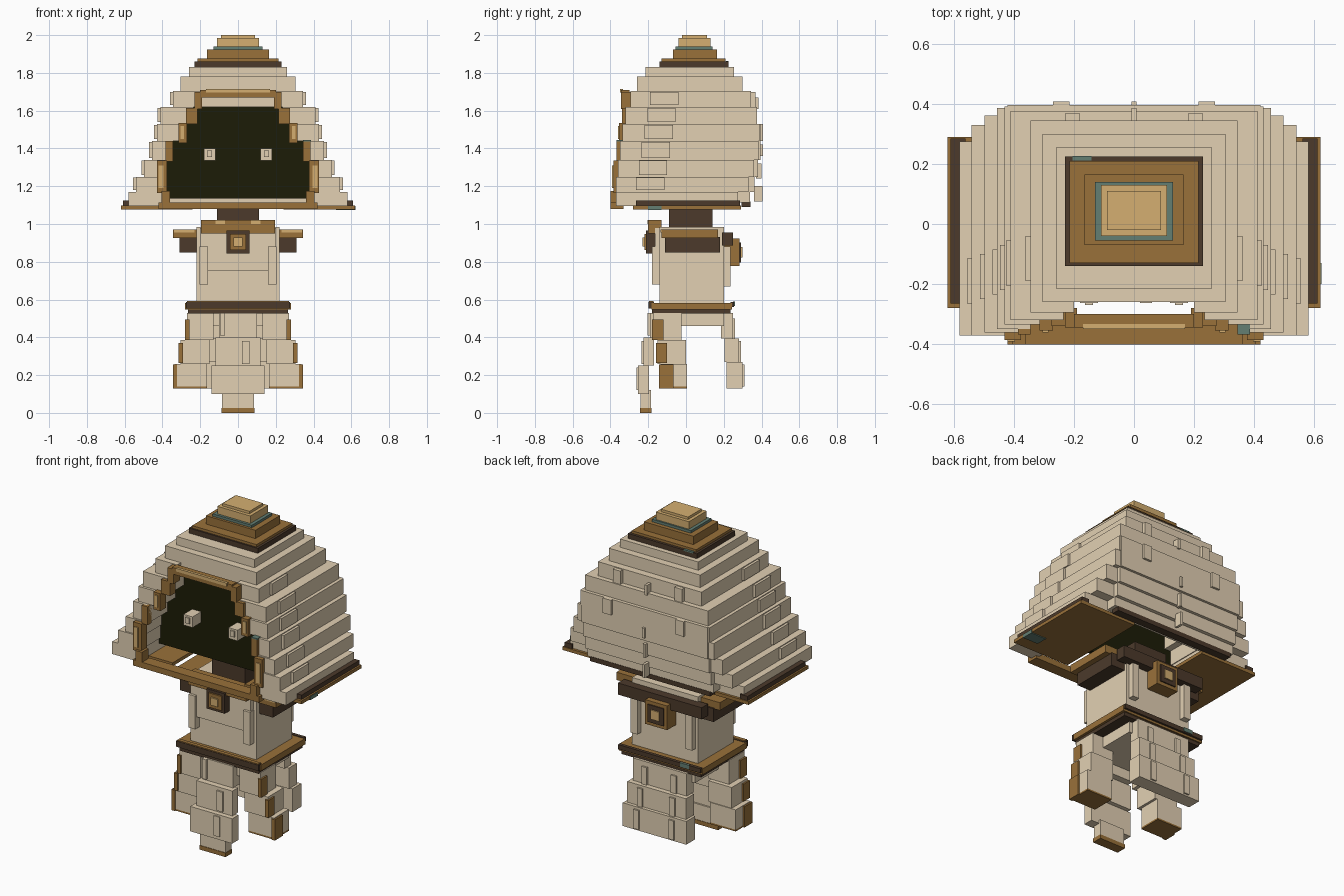
import bpy, bmesh

COL = {"cream": (.76, .63, .45), "bronze": (.32, .165, .042), "dark_brown": (.072, .042, .024),
       "tan": (.66, .43, .165), "teal": (.125, .21, .17), "shadow_green": (.012, .012, .002)}
MATS = {}
for n, c in COL.items():
    MATS[n] = bpy.data.materials.new(n)
    MATS[n].diffuse_color = (*c, 1)


def part(name, mat, boxes, mirror=False):
    """One object made of boxes (x0, x1, y0, y1, z0, z1); optionally mirrored across x."""
    bm = bmesh.new()
    for x0, x1, y0, y1, z0, z1 in boxes:
        sides = [(x0, x1)] + ([(-x1, -x0)] if mirror else [])
        for a, b in sides:
            vs = bmesh.ops.create_cube(bm, size=1)["verts"]
            for v in vs:
                v.co = ((a + b) / 2 + v.co.x * (b - a), (y0 + y1) / 2 + v.co.y * (y1 - y0),
                        (z0 + z1) / 2 + v.co.z * (z1 - z0))
    me = bpy.data.meshes.new(name)
    bm.to_mesh(me)
    bm.free()
    me.materials.append(MATS[mat])
    ob = bpy.data.objects.new(name, me)
    bpy.context.collection.objects.link(ob)
    return ob


def mid(w, *r):
    """Box centred on x."""
    return (-w, w, *r)


# Stepped hood: (z0, z1, half width, opening half width, front, side back, middle back)
LAYERS = [(1.62, 1.705, .345, .20, -.295, .345, .345), (1.53, 1.62, .41, .235, -.32, .375, .375),
          (1.44, 1.53, .43, .29, -.335, .39, .395), (1.34, 1.44, .455, .345, -.35, .385, .395),
          (1.25, 1.34, .497, .385, -.36, .36, .38), (1.17, 1.25, .54, .39, -.37, .33, .362),
          (1.095, 1.17, .58, .40, -.37, .275, .34)]
part("hood_top", "cream", [mid(.26, -.215, .255, 1.78, 1.83), mid(.305, -.26, .30, 1.705, 1.78),
                           mid(.22, -.255, .30, 1.62, 1.705)])
part("hood_sides", "cream", [(o, w, f, b, z0, z1) for z0, z1, w, o, f, b, m in LAYERS], True)
part("hood_back", "cream", [mid(min(w, .42), m - .09, m, max(z0, 1.115), z1)
                            for z0, z1, w, o, f, b, m in LAYERS])

# Raised blocks on the hood sides
part("hood_side_blocks", "cream",
     [(l[2] - .02, l[2] + .015, -.19 - .015 * i, -.04 - .015 * i, l[0] + .01, l[1] - .005)
      for i, l in enumerate(LAYERS[:6])], True)

# Raised strips on the hood back
part("hood_back_blocks", "cream", [(.215, .27, .37, .408, 1.44, 1.53), (.18, .23, .33, .368, 1.62, 1.70)], True)
part("hood_back_spine", "cream", [mid(.008, .36, .405, 1.12, 1.2), mid(.008, .37, .4, 1.24, 1.32),
                                  mid(.008, .38, .408, 1.36, 1.42), mid(.008, .34, .385, 1.61, 1.67)])

# Hood cap
part("cap_base", "dark_brown", [mid(.23, -.14, .225, 1.83, 1.86)])
part("cap_steps", "bronze", [mid(.215, -.13, .21, 1.86, 1.875), mid(.165, -.07, .165, 1.875, 1.925)])
part("cap_ring", "teal", [mid(.13, -.055, .14, 1.925, 1.94)])
part("cap_tip", "tan", [mid(.11, -.04, .13, 1.94, 1.985), mid(.09, -.02, .11, 1.985, 2.0)])
part("cap_patch", "teal", [(-.205, -.142, .212, .226, 1.855, 1.863)])

# Recessed face panel, following the opening
part("face_panel", "shadow_green", [mid(l[3] + .01, -.18, -.15, max(l[0], 1.135), l[1])
                                    for l in LAYERS[1:]])
part("eyes", "cream", [(.12, .18, -.262, -.17, 1.335, 1.4)], True)
part("eye_centres", "cream", [(.137, .163, -.27, -.26, 1.355, 1.39)], True)

# Bronze frame of the opening
part("frame_top", "bronze", [mid(.2, -.345, -.30, 1.67, 1.71)])
part("frame_top_trim", "tan", [mid(.17, -.35, -.333, 1.695, 1.714)])
part("frame_sides", "bronze", [(.19, .23, -.345, -.28, 1.61, 1.70), (.215, .275, -.34, -.29, 1.53, 1.615),
                               (.27, .315, -.355, -.3, 1.43, 1.535), (.345, .385, -.367, -.33, 1.33, 1.44),
                               (.375, .43, -.385, -.33, 1.165, 1.335), (.36, .405, -.4, -.34, 1.09, 1.175)], True)
part("frame_side_trim", "tan", [(.285, .305, -.361, -.354, 1.45, 1.52),
                                (.395, .42, -.391, -.384, 1.19, 1.31)], True)
part("frame_rail", "bronze", [mid(.42, -.4, -.33, 1.08, 1.115)])
part("frame_patch", "teal", [(.345, .386, -.368, -.335, 1.436, 1.444)])

# Side brims
part("brim", "bronze", [(.24, .62, -.28, .29, 1.078, 1.098)], True)
part("brim_rim", "dark_brown", [(.56, .61, -.265, .285, 1.098, 1.125)], True)
part("brim_back", "dark_brown", [mid(.4, .295, .342, 1.09, 1.118)])
part("brim_patch", "teal", [(.52, .623, -.2, -.13, 1.073, 1.094)])

# Torso, neck and shoulders
part("torso", "cream", [mid(.22, -.14, .20, .58, .985), mid(.2, -.165, -.13, .75, .98)])
part("torso_strips", "cream", [(.16, .205, -.18, -.13, .68, .88), (.16, .205, .19, .235, .67, .88)], True)
part("neck", "dark_brown", [mid(.11, -.09, .14, .98, 1.09)])
part("shoulder_blocks", "dark_brown", [(.21, .31, -.11, .18, .85, .93)], True)
part("shoulder_plates", "bronze", [(.21, .345, -.13, .17, .925, .972)], True)
part("shoulder_trim", "tan", [(.23, .34, -.135, -.128, .955, .97)], True)
part("back_collar", "dark_brown", [mid(.28, .19, .25, .885, .955)])
part("collar", "bronze", [mid(.195, -.2, -.13, .95, 1.02)])
part("collar_studs", "tan", [(.07, .12, -.205, -.19, 1.0, 1.02)], True)


def nested(name, y0, y1, z, w, mats, step):
    """Nested square ornament stepping outward along y."""
    for i, (m, k) in enumerate(zip(mats, (1, .72, .38))):
        lo, hi = sorted((y0, y1 + step * i))
        part(f"{name}_{i}", m, [mid(w * k, lo, hi, z - w * k, z + w * k)])


# Front brooch and back buckle
nested("brooch", -.14, -.212, .905, .06, ("dark_brown", "bronze", "tan"), -.009)
nested("buckle", .19, .284, .85, .073, ("bronze", "dark_brown", "tan"), .007)

# Belt
part("belt_lower", "dark_brown", [mid(.265, -.18, .235, .525, .55)])
part("belt_band", "bronze", [mid(.28, -.182, .243, .547, .583)])
part("belt_rims", "dark_brown", [mid(.275, -.198, -.17, .552, .587), mid(.275, .235, .255, .56, .587)])
part("belt_rim_top", "bronze", [mid(.27, -.195, -.172, .585, .592)])
part("belt_patch", "teal", [(-.2, -.14, .248, .259, .566, .59)])

# Hip block and long front leg
part("hips", "cream", [mid(.2, -.15, .2, .46, .53)])
part("front_leg", "cream", [mid(.085, -.24, -.185, .025, .12), mid(.14, -.255, -.195, .1, .25),
                            mid(.12, -.225, -.17, .25, .4), mid(.1, -.19, -.13, .4, .53),
                            (-.095, -.07, -.205, -.17, .41, .53), (.02, .06, -.235, -.2, .26, .38),
                            (.02, .06, -.262, -.22, .12, .24)])
part("front_foot", "bronze", [mid(.087, -.243, -.182, 0, .025)])

# Side legs with bronze outer strips
part("side_legs", "cream", [(.165, .335, -.135, .005, .14, .26), (.15, .305, -.152, 0, .26, .385),
                            (.13, .27, -.172, -.025, .385, .53)], True)
part("side_leg_strips", "bronze", [(.322, .345, -.142, -.065, .13, .255), (.292, .315, -.16, -.1, .265, .37),
                                   (.258, .28, -.18, -.12, .385, .495)], True)
part("side_feet", "bronze", [(.165, .335, -.135, .005, .13, .14)], True)

# Broad back leg with vertical strips
part("back_leg", "cream", [mid(.212, .215, .3, .13, .27), mid(.196, .205, .28, .27, .395),
                           mid(.18, .185, .25, .395, .53)])
part("back_leg_strips", "cream", [(.1, .135, .26, .31, .14, .255), (.09, .125, .25, .29, .27, .38),
                                  (.08, .115, .23, .26, .395, .5)], True)
